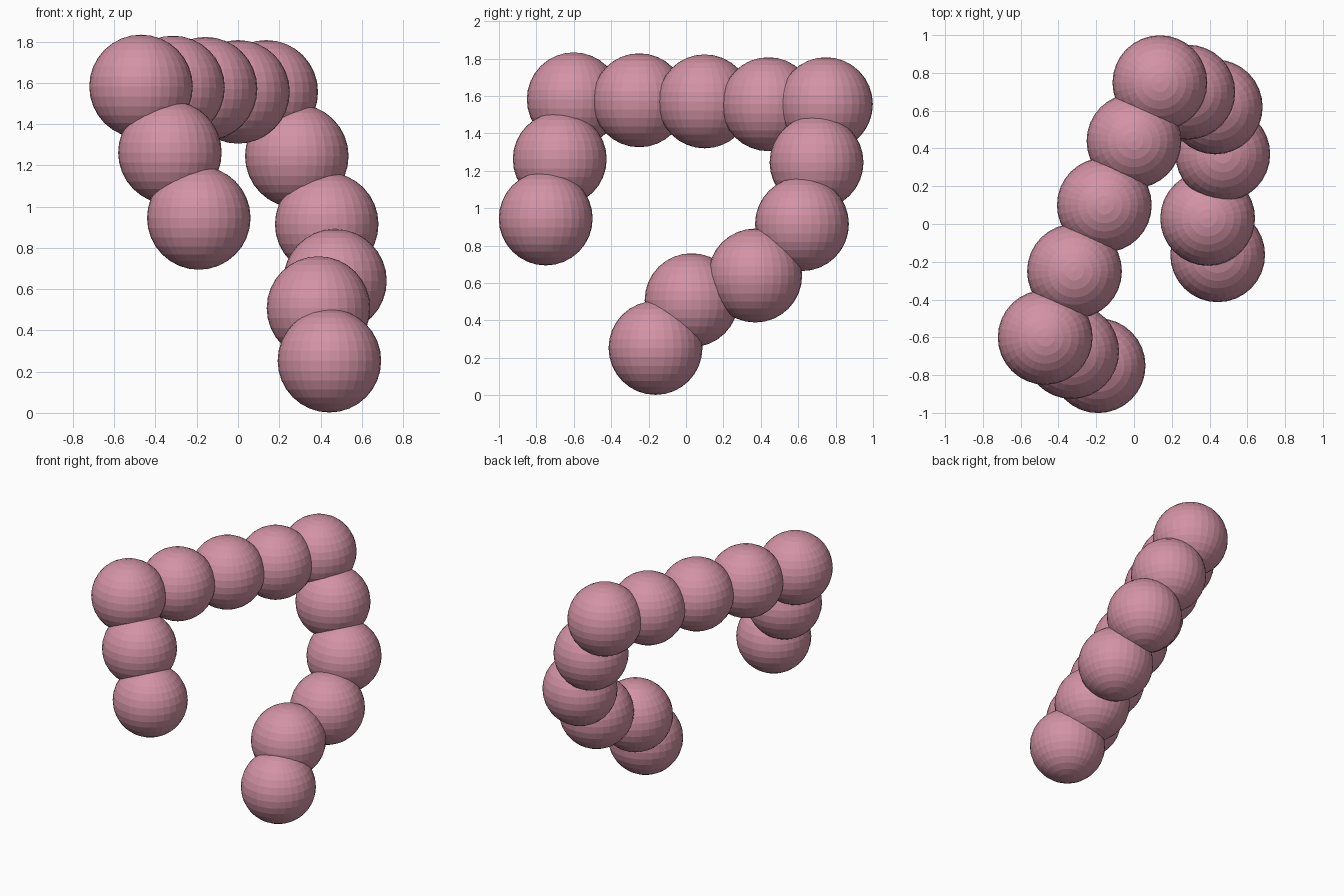
import bpy

RADIUS = 0.251

# one pink for the whole chain
pink = bpy.data.materials.new("dusty_pink")
pink.diffuse_color = (0.65, 0.29, 0.38, 1.0)

# centres of the balls, from the short hanging end to the curled end
centres = [
    (-0.19, -0.75, 0.945),
    (-0.33, -0.675, 1.262),
    (-0.47, -0.60, 1.582),
    (-0.315, -0.25, 1.577),
    (-0.157, 0.10, 1.571),
    (0.00, 0.44, 1.556),
    (0.137, 0.748, 1.556),
    (0.285, 0.698, 1.245),
    (0.43, 0.62, 0.915),
    (0.47, 0.37, 0.64),
    (0.39, 0.03, 0.508),
    (0.443, -0.163, 0.253),
]

# flat-faced balls
for i, centre in enumerate(centres, 1):
    bpy.ops.mesh.primitive_uv_sphere_add(segments=32, ring_count=16,
                                         radius=RADIUS, location=centre)
    ball = bpy.context.object
    ball.name = f"chain_ball_{i:02d}"
    ball.data.materials.append(pink)
